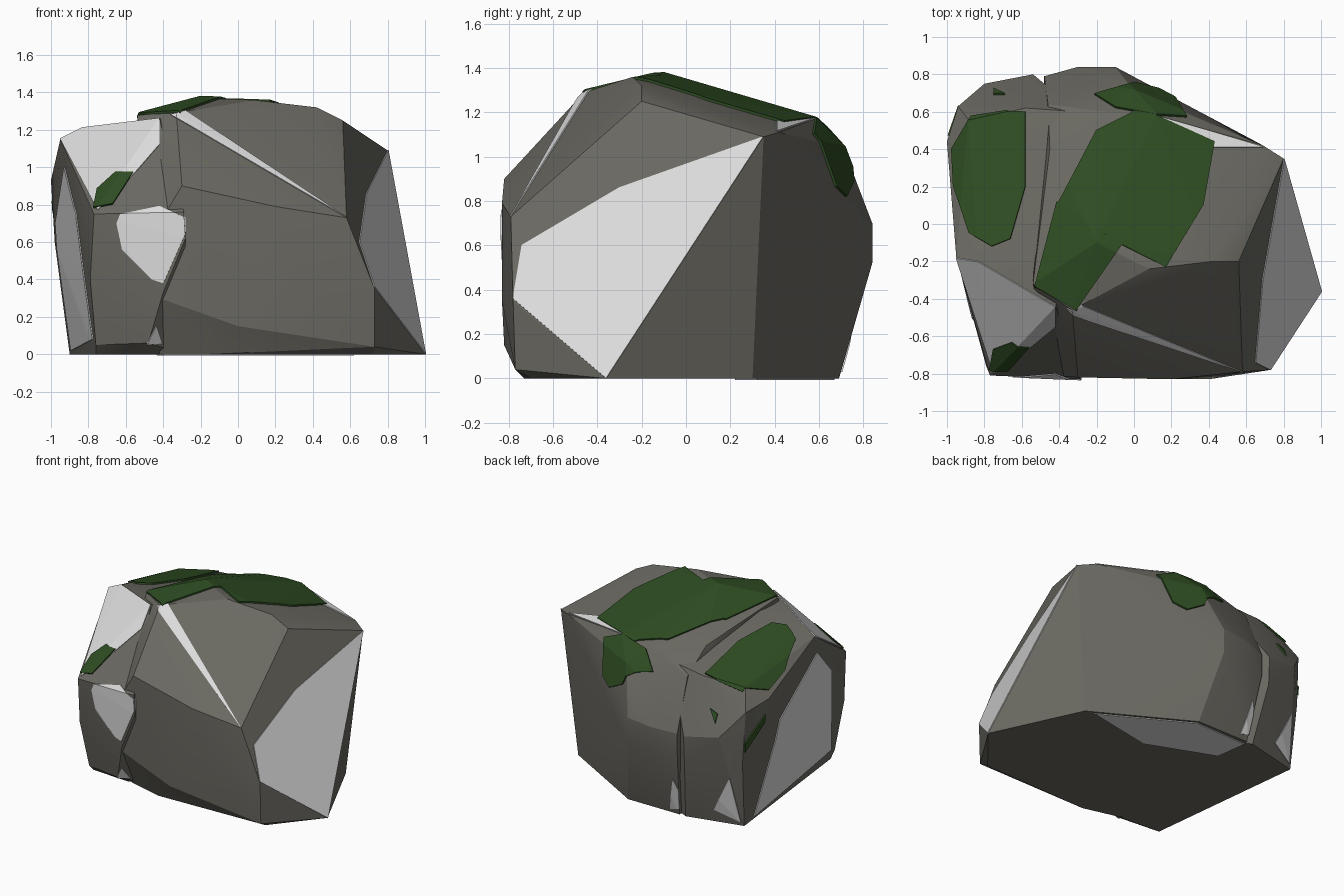
import bpy, bmesh
from mathutils import Vector

cube = bpy.data.objects.get("Cube")
if cube:
    bpy.data.objects.remove(cube, do_unlink=True)


def material(name, rgb):
    m = bpy.data.materials.new(name)
    m.use_nodes = True
    m.diffuse_color = (*rgb, 1)
    m.node_tree.nodes["Principled BSDF"].inputs["Base Color"].default_value = (*rgb, 1)
    return m


STONE = material("dark stone", (.145, .14, .12))
PALE = material("pale stone", (.72, .72, .72))
MOSS = material("moss green", (.027, .073, .016))


def finish(name, bm, mat):
    mesh = bpy.data.meshes.new(name)
    bm.to_mesh(mesh)
    bm.free()
    mesh.materials.append(mat)
    ob = bpy.data.objects.new(name, mesh)
    bpy.context.collection.objects.link(ob)
    return ob


def boulder(name, corners):
    """A faceted boulder spanned by its corner points."""
    bm = bmesh.new()
    for c in corners:
        bm.verts.new(c)
    hull = bmesh.ops.convex_hull(bm, input=bm.verts)
    spare = {v for v in hull["geom_interior"] + hull["geom_unused"]
             if isinstance(v, bmesh.types.BMVert)}
    bmesh.ops.delete(bm, geom=list(spare), context="VERTS")
    bmesh.ops.recalc_face_normals(bm, faces=bm.faces)
    ob = finish(name, bm, STONE)
    bpy.ops.object.select_all(action="DESELECT")
    ob.select_set(True)
    bpy.context.view_layer.objects.active = ob
    bpy.ops.object.shade_smooth_by_angle(angle=.3)
    return ob


def patch(name, rock, axis, sign, outline, mat, thick=.006):
    """Cut a convex outline from one side of a rock and lay it on as a thin plate."""
    bm = bmesh.new()
    bm.from_mesh(rock.data)
    along = Vector([float(i == axis) for i in range(3)])
    u, v = [i for i in range(3) if i != axis]

    def lift(p):
        q = Vector((0, 0, 0))
        q[u], q[v] = p
        return q

    pts = [lift(p) for p in outline]
    mid = sum(pts, Vector()) / len(pts)
    for a, b in zip(pts, pts[1:] + pts[:1]):
        out = (b - a).cross(along).normalized()
        if out.dot(mid - a) > 0:
            out = -out
        bmesh.ops.bisect_plane(bm, geom=bm.verts[:] + bm.edges[:] + bm.faces[:],
                               plane_co=a, plane_no=out, clear_outer=True)
    bm.normal_update()
    away = [f for f in bm.faces if f.normal[axis] * sign < .06]
    bmesh.ops.delete(bm, geom=away, context="FACES")
    for f in bm.faces:
        f.smooth = False
    ob = finish(name, bm, mat)
    mod = ob.modifiers.new("thickness", "SOLIDIFY")
    mod.thickness, mod.offset = thick, 1


# Large boulder
main = boulder("main_boulder", [
    (1, -.36, 0), (.69, .3, 0), (0, .69, 0), (-.43, .69, 0), (.72, -.7, 0), (-.15, -.73, 0),
    (-.42, -.66, 0), (.73, -.77, .04), (.73, -.78, .35), (.58, -.79, .73), (.4, -.83, .35),
    (0, -.82, .15), (.2, -.83, .79), (-.3, -.82, .9), (-.42, -.81, .7), (-.42, -.8, .3),
    (.8, .35, 1.09), (.69, .42, 1.11), (.56, -.2, 1.25), (.42, -.2, 1.32), (.08, -.24, 1.36),
    (-.2, -.1, 1.37), (-.33, -.46, 1.29), (-.54, -.32, 1.28), (-.45, .4, 1.17),
    (.12, .58, 1.17), (-.15, .6, 1.16), (0, .71, 1.04), (-.3, .75, .9),
    (-.1, .84, .7), (-.3, .84, .68), (-.1, .84, .52), (-.3, .83, .5), (-.1, .79, .35),
    (-.48, .79, .66), (-.48, .79, .5), (-.46, .64, 1.03)])

# Smaller boulder leaning on its side
side = boulder("side_boulder", [
    (-.9, .59, 0), (-.48, .69, 0), (-.3, .6, 0), (-.76, -.64, 0), (-.46, -.66, 0),
    (-.3, -.6, 0), (-.76, -.69, .05), (-.48, -.75, .06), (-.79, -.76, .4), (-.77, -.81, .75),
    (-.29, -.83, .76), (-.28, -.83, .62), (-.4, -.815, .33), (-.42, -.63, .95),
    (-.42, -.44, 1.26), (-.95, -.18, 1.15), (-.83, -.2, 1.21), (-.3, -.1, 1.27),
    (-1, .44, .93), (-.94, .63, .88), (-.88, .55, 1.02), (-.58, .62, 1.06), (-.3, .6, 1.09),
    (-.8, .75, .7), (-.54, .8, .66), (-.54, .79, .45), (-.92, .64, .5), (-.98, .4, .6)])

# Moss: rock, axis, side, convex outline
moss = [
    ("top_moss_front", main, 2, 1, [(-.53, -.33), (-.31, -.46), (-.05, -.09), (-.41, .12)]),
    ("top_moss", main, 2, 1, [(-.41, .1), (-.07, -.11), (.17, -.23), (.37, .1), (.43, .44),
                              (.12, .58), (0, .6), (-.2, .5)]),
    ("back_moss", main, 2, 1, [(-.21, .69), (-.1, .62), (.12, .58), (.28, .57), (.2, .7), (0, .75)]),
    ("side_moss", side, 2, 1, [(-.76, -.12), (-.66, -.08), (-.58, .2), (-.58, .6), (-.68, .6),
                               (-.87, .57), (-.97, .4), (-.96, .2), (-.88, -.05)]),
    ("front_moss", side, 1, -1, [(-.77, .78), (-.75, .88), (-.65, .97), (-.56, .97), (-.67, .8)]),
    ("small_moss", side, 2, 1, [(-.75, .72), (-.75, .69), (-.69, .69)]),
    ("moss_strip", side, 0, -1, [(.63, .58), (.63, .65), (.47, .82), (.47, .76)])]
for name, rock, axis, sign, outline in moss:
    patch(name, rock, axis, sign, outline, MOSS, .012)

# Pale bare stone
front = [(-.65, .7), (-.63, .75), (-.42, .79), (-.28, .73), (-.28, .65), (-.4, .38), (-.46, .4), (-.62, .56)]
pale = [
    ("right_face", main, 0, 1, [(-.36, 0), (.35, 1.09), (-.3, .86), (-.74, .6), (-.78, .36)]),
    ("left_face", side, 0, -1, [(.28, .7), (-.24, 1), (-.5, .75), (-.62, .08), (.47, .02), (.37, .37)]),
    ("upper_face", side, 1, -1, [(-.95, 1.15), (-.83, 1.21), (-.42, 1.26), (-.42, 1.12), (-.55, .97), (-.75, .77)]),
    ("front_streak", main, 1, -1, [(-.36, 1.28), (-.28, 1.3), (.58, .73)]),
    ("front_chip", main, 1, -1, front),
    ("front_chip_edge", side, 1, -1, front),
    ("low_chip", side, 1, -1, [(-.49, .05), (-.41, .06), (-.44, .15)]),
    ("back_ledge", main, 2, 1, [(.12, .58), (.19, .46), (.43, .41), (.69, .41)]),
    ("back_chip", main, 1, 1, [(-.5, .07), (-.36, .03), (-.42, .29)]),
    ("back_corner_chip", side, 1, 1, [(-.88, .03), (-.7, .1), (-.84, .38)]),
    ("underside_patch", main, 2, -1, [(.62, .32), (0, .67), (-.43, .66), (-.4, .42), (.1, .22)])]
for name, rock, axis, sign, outline in pale:
    patch("pale_" + name, rock, axis, sign, outline, PALE)
